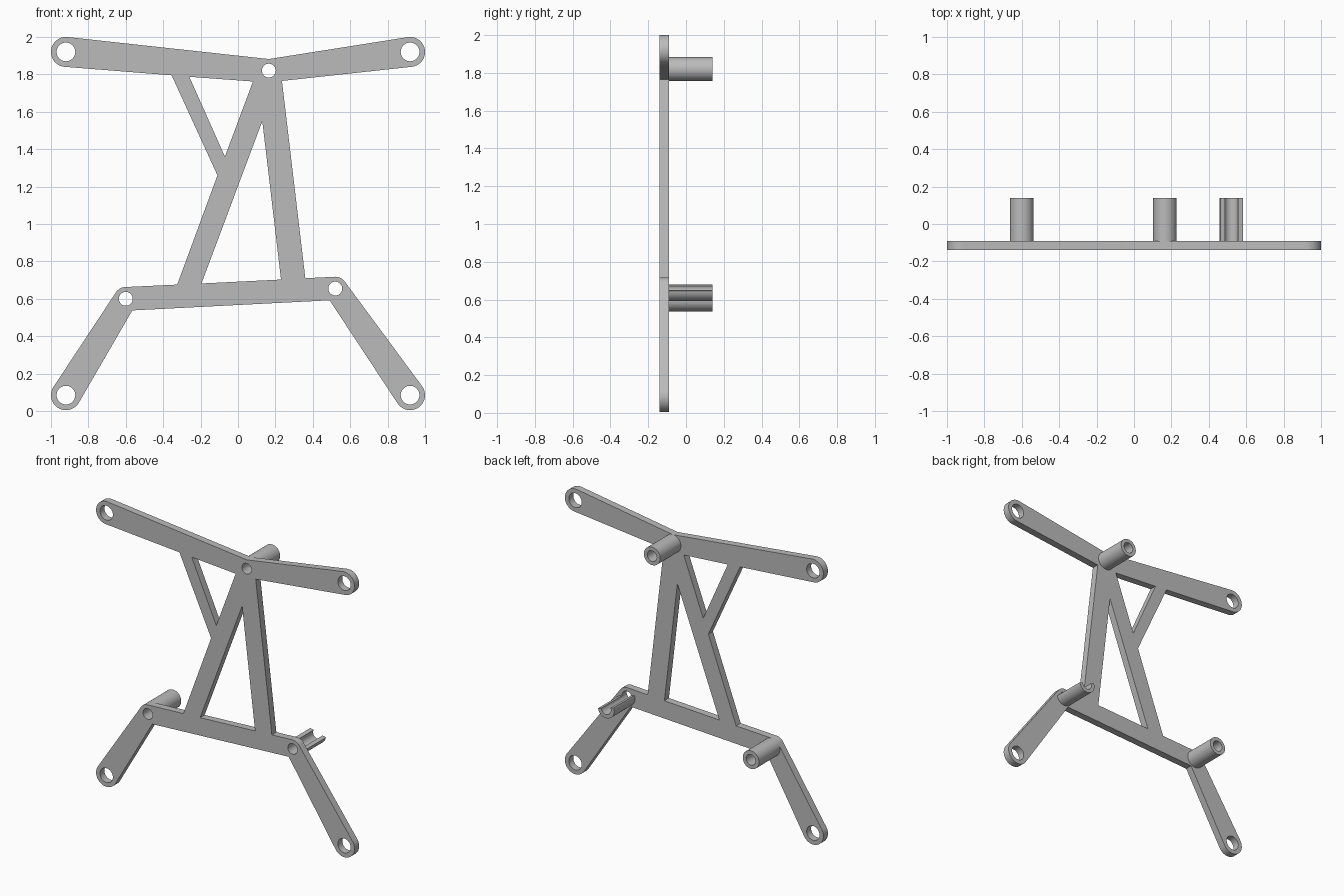
import bpy, bmesh
from math import acos, atan2, cos, pi, radians, sin, tau
from mathutils import Matrix, Vector

if "Cube" in bpy.data.objects:
    bpy.data.objects.remove(bpy.data.objects["Cube"], do_unlink=True)

grey = bpy.data.materials.new("plain_grey")
grey.use_nodes = True
grey.diffuse_color = (0.5, 0.5, 0.5, 1)
grey.node_tree.nodes["Principled BSDF"].inputs["Base Color"].default_value = grey.diffuse_color

FRONT, SEAT, BACK = -0.14, -0.09, 0.14     # depths of plate face, plate back, tube ends
TUBE, BORE = 0.063, 0.037
EYE, EYE_HOLE = 0.08, 0.05


def arc(x, z, r, start, end, steps=48):
    """Points along a circular arc."""
    return [(x + r * cos(start + (end - start) * i / steps),
             z + r * sin(start + (end - start) * i / steps)) for i in range(steps + 1)]


def circle(x, z, r):
    return arc(x, z, r, 0, tau)[:-1]


def belt(stops):
    """Counterclockwise outline tangent to circles (x, z, r); r = 0 is a sharp corner."""
    normals = []
    for a, b in zip(stops, stops[1:] + stops[:1]):
        d = Vector((b[0] - a[0], b[1] - a[1]))
        turn = acos((a[2] - b[2]) / d.length)
        normals.append(atan2(d.y, d.x) - turn)
    points = []
    for i, (x, z, r) in enumerate(stops):
        if r == 0:
            points.append((x, z))
        else:
            start = normals[i - 1]
            points += arc(x, z, r, start, start + (normals[i] - start) % tau, 28)
    return points


def extrude(name, loops, y0, y1):
    """Solid from closed x-z loops (inner loops become holes)."""
    curve = bpy.data.curves.new(name, "CURVE")
    curve.dimensions = "2D"
    curve.fill_mode = "BOTH"
    curve.extrude = (y1 - y0) / 2
    for loop in loops:
        spline = curve.splines.new("POLY")
        spline.points.add(len(loop) - 1)
        for point, (x, z) in zip(spline.points, loop):
            point.co = (x, z, 0, 1)
        spline.use_cyclic_u = True
    helper = bpy.data.objects.new(name + "_profile", curve)
    bpy.context.collection.objects.link(helper)
    graph = bpy.context.evaluated_depsgraph_get()
    mesh = bpy.data.meshes.new_from_object(helper.evaluated_get(graph))
    bpy.data.objects.remove(helper, do_unlink=True)

    # Stand the profile upright and close the seams
    bm = bmesh.new()
    bm.from_mesh(mesh)
    bm.transform(Matrix.Translation((0, (y0 + y1) / 2, 0)) @ Matrix.Rotation(pi / 2, 4, "X"))
    bmesh.ops.remove_doubles(bm, verts=bm.verts, dist=0.0001)
    bmesh.ops.recalc_face_normals(bm, faces=bm.faces)
    bm.to_mesh(mesh)
    bm.free()
    mesh.materials.clear()
    mesh.materials.append(grey)
    obj = bpy.data.objects.new(name, mesh)
    bpy.context.collection.objects.link(obj)
    bpy.ops.object.select_all(action="DESELECT")
    obj.select_set(True)
    bpy.context.view_layer.objects.active = obj
    bpy.ops.object.shade_smooth_by_angle(angle=radians(30))
    return obj


# Mounting eyes and tube positions
eyes = [(x, z) for x in (-0.92, 0.92) for z in (0.085, 1.92)]
lower_right, lower_left, top = (-0.6, 0.6), (0.52, 0.655), (0.165, 1.82)

# Flat frame: outer contour, two triangular windows, round holes
outline = belt([
    (-0.92, 0.085, EYE), (-0.565, 0.538, 0), (0.49, 0.592, 0), (0.92, 0.085, EYE),
    (*lower_left, TUBE), (0.36, 0.71, 0), (0.235, 1.765, 0), (0.92, 1.92, EYE),
    (0.165, 1.882, 0), (-0.92, 1.92, EYE), (-0.355, 1.795, 0), (-0.11, 1.26, 0),
    (-0.325, 0.676, 0), (*lower_right, TUBE)])
upper_window = [(-0.26, 1.787), (0.08, 1.762), (-0.07, 1.36)]
lower_window = [(-0.195, 0.682), (0.23, 0.703), (0.13, 1.55)]
holes = [circle(*p, EYE_HOLE) for p in eyes]
holes += [circle(*p, BORE) for p in (lower_right, lower_left, top)]
extrude("frame_plate", [outline, upper_window, lower_window] + holes, FRONT, SEAT)

# Full tubes
for name, spot in (("lower_right_tube", lower_right), ("top_tube", top)):
    extrude(name, [circle(*spot, TUBE), circle(*spot, BORE)], SEAT, BACK)

# Open trough: tube cut lengthwise by a tilted plane
tilt, offset = radians(74), 0.007
outer, inner = acos(offset / TUBE), acos(offset / BORE)
trough = arc(*lower_left, TUBE, tilt + outer, tilt + tau - outer)
trough += arc(*lower_left, BORE, tilt + tau - inner, tilt + inner)
extrude("lower_left_trough", [trough], SEAT, BACK)
